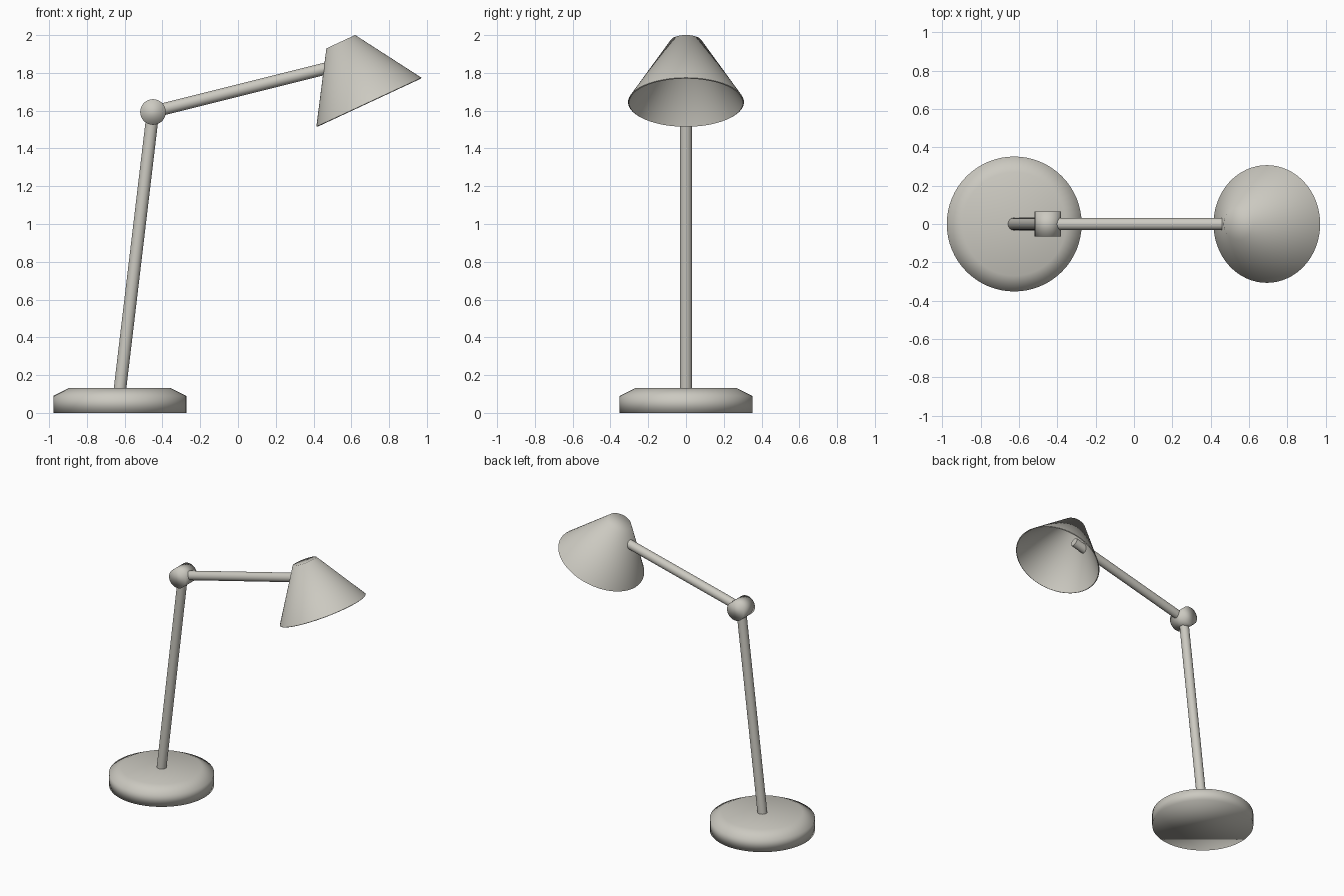
import bpy, bmesh, math
from mathutils import Vector

cube = bpy.data.objects.get("Cube")
if cube:
    bpy.data.objects.remove(cube, do_unlink=True)

# Single painted-metal colour
COLOUR = (0.60, 0.585, 0.53, 1)
paint = bpy.data.materials.new("warm grey paint")
paint.use_nodes = True
paint.diffuse_color = COLOUR
paint.node_tree.nodes["Principled BSDF"].inputs["Base Color"].default_value = COLOUR


def lathe(name, start, axis, profile, smooth_angle, segments=64, close_start=True):
    """Spin (radius, height) pairs about an axis that begins at start."""
    bm = bmesh.new()
    rings = []
    for radius, height in profile:
        rings.append([bm.verts.new((radius * math.cos(a), radius * math.sin(a), height))
                      for a in (math.tau * i / segments for i in range(segments))])
    for low, high in zip(rings, rings[1:]):
        for i in range(segments):
            j = (i + 1) % segments
            bm.faces.new((low[i], low[j], high[j], high[i]))
    bm.faces.new(rings[-1])
    if close_start:
        bm.faces.new(rings[0][::-1])
    mesh = bpy.data.meshes.new(name)
    bm.to_mesh(mesh)
    bm.free()
    mesh.materials.append(paint)
    obj = bpy.data.objects.new(name, mesh)
    bpy.context.collection.objects.link(obj)
    obj.location = start
    obj.rotation_euler = Vector(axis).to_track_quat('Z', 'Y').to_euler()
    mesh.shade_smooth()
    mesh.set_sharp_from_angle(angle=math.radians(smooth_angle))
    return obj


def rod(name, start, end, radius, smooth_angle=40, segments=32):
    axis = Vector(end) - Vector(start)
    return lathe(name, start, axis, [(radius, 0), (radius, axis.length)],
                 smooth_angle, segments)


# Weighted base with a bevelled top
lathe("base", (-0.625, 0, 0), (0, 0, 1),
      [(0.352, 0), (0.352, 0.09), (0.27, 0.131)], 180)

# Arms and the elbow between them
rod("lower_arm", (-0.628, 0, 0.10), (-0.453, 0, 1.57), 0.033)
rod("elbow_joint", (-0.45, 0.066, 1.593), (-0.45, -0.066, 1.593), 0.068, 180)
rod("upper_arm", (-0.44, 0, 1.597), (0.545, 0, 1.843), 0.032)

# Open conical shade, thin walled and closed at the top
shade = lathe("lamp_shade", (0.693, 0, 1.645), (-0.422, 0, 0.907),
              [(0.307, 0), (0.084, 0.353)], 70, close_start=False)
wall = shade.modifiers.new("wall", 'SOLIDIFY')
wall.thickness = 0.006
wall.offset = -1
for edge in shade.data.edges:
    if all(shade.data.vertices[v].co.z < 0.001 for v in edge.vertices):
        edge.use_edge_sharp = True
